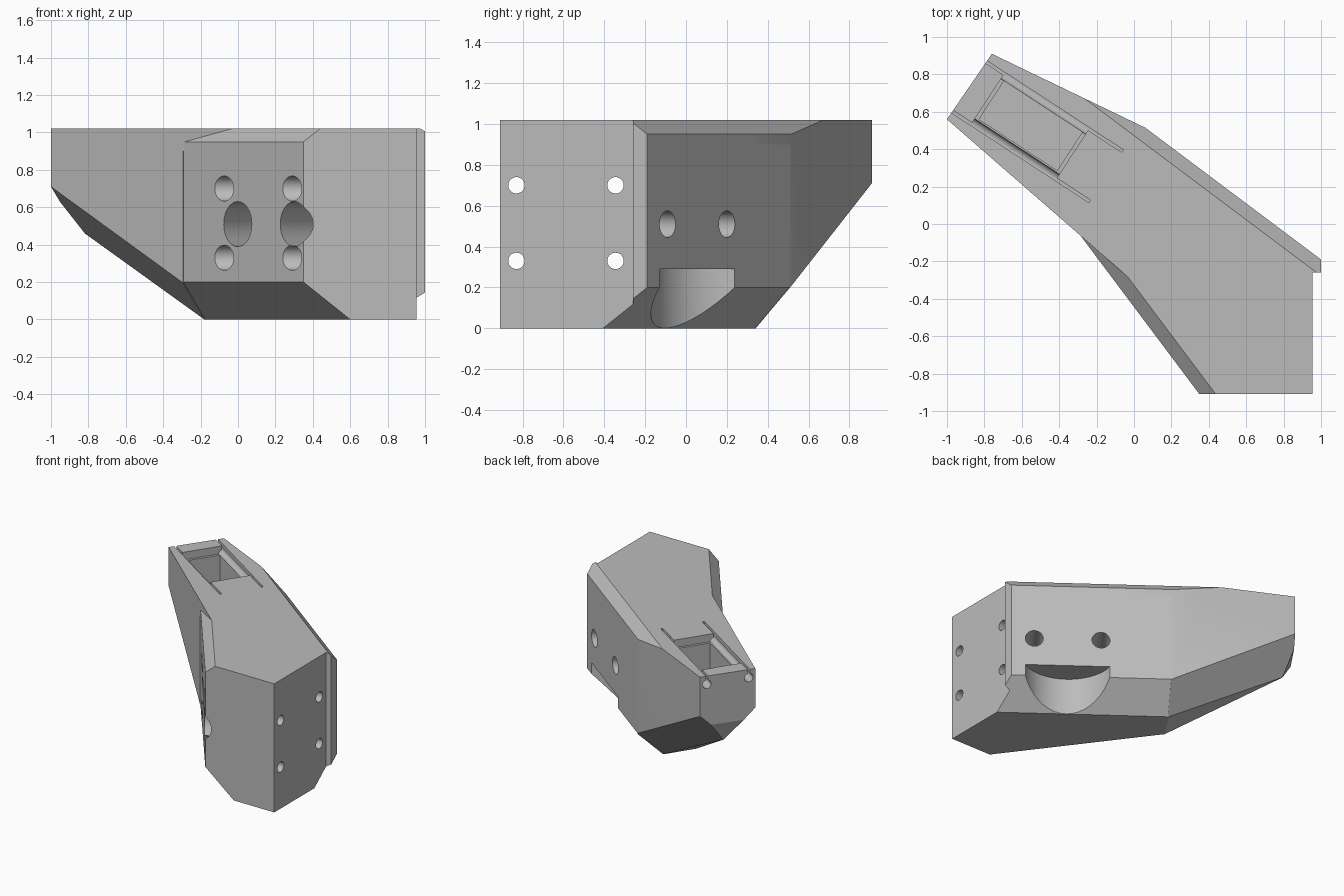
import bpy, bmesh, math
from mathutils import Vector, Matrix

if "Cube" in bpy.data.objects:
    bpy.data.objects.remove(bpy.data.objects["Cube"])

grey = bpy.data.materials.new("plain grey")
grey.use_nodes = True
colour = (0.5, 0.5, 0.5, 1)
grey.diffuse_color = colour
grey.node_tree.nodes["Principled BSDF"].inputs["Base Color"].default_value = colour

AXIS = Vector((-0.837, 0.547, 0)).normalized()    # arm direction
SIDE = Vector((-AXIS.y, AXIS.x, 0)) * -1          # across the arm
UP = Vector((0, 0, 1))
BACK = Vector((0.6, 0.8, 0))                      # normal of the rear wall
LEFT = Vector((-0.8, -0.6, 0))                    # normal of the slanted wall
TOP = 1.02


def finish(bm, name):
    bmesh.ops.recalc_face_normals(bm, faces=bm.faces)
    mesh = bpy.data.meshes.new(name)
    bm.to_mesh(mesh)
    bm.free()
    obj = bpy.data.objects.new(name, mesh)
    bpy.context.collection.objects.link(obj)
    mesh.materials.append(grey)
    return obj


def solid(name, planes):
    """Convex solid: a block trimmed by (normal, offset) planes."""
    bm = bmesh.new()
    bmesh.ops.create_cube(bm, size=6)
    for normal, offset in planes:
        n = Vector(normal)
        cut = bmesh.ops.bisect_plane(
            bm, geom=bm.verts[:] + bm.edges[:] + bm.faces[:], dist=1e-5,
            plane_co=n * (offset / n.length_squared), plane_no=n, clear_outer=True)
        edges = [e for e in cut["geom_cut"] if isinstance(e, bmesh.types.BMEdge) and e.is_boundary]
        if edges:
            bmesh.ops.edgeloop_fill(bm, edges=edges)
    return finish(bm, name)


def through(a, b, c, inside):
    """Plane through three points, facing away from an inside point."""
    a, b, c = Vector(a), Vector(b), Vector(c)
    n = (b - a).cross(c - a).normalized()
    if n.dot(Vector(inside) - a) > 0:
        n = -n
    return n, n.dot(a)


def rod(name, start, end, radius):
    start, end = Vector(start), Vector(end)
    d = end - start
    bm = bmesh.new()
    bmesh.ops.create_cone(
        bm, cap_ends=True, segments=48, radius1=radius, radius2=radius, depth=d.length,
        matrix=Matrix.Translation((start + end) / 2) @ d.to_track_quat("Z", "Y").to_matrix().to_4x4())
    return finish(bm, name)


def slab(name, s0, s1, v0, v1, z0, z1):
    """Block aligned with the arm."""
    return solid(name, [(AXIS, s1), (-AXIS, -s0), (SIDE, v1), (-SIDE, -v0), (UP, z1), (-UP, -z0)])


def combine(target, other, operation):
    mod = target.modifiers.new(operation.lower(), "BOOLEAN")
    mod.operation, mod.solver, mod.object = operation, "EXACT", other
    bpy.ops.object.select_all(action="DESELECT")
    bpy.context.view_layer.objects.active = target
    target.select_set(True)
    bpy.ops.object.modifier_apply(modifier=mod.name)
    bpy.data.objects.remove(other)


# Shared limits
levels = [(UP, TOP), (-UP, 0)]
rear = [(BACK, 0.448), (BACK + UP, 1.398), (BACK - UP, 0.248)]
left_offset = LEFT.dot(Vector((0.35, -0.91, 0)))
slant = [(LEFT, left_offset), (LEFT + UP, left_offset + 0.95), (LEFT - UP, left_offset - 0.2)]

# Wing that carries the mounting face
body = solid("bracket_body", levels + rear + slant + [
    ((1, 0, 0), 0.955), ((0, -1, 0), 0.91), (AXIS, 0.222)])

# Lip beside the mounting face
lip = solid("lip", levels + rear + [((1, 0, 0), 1), ((-1, 0, 0), -0.8), ((0, -1, 0), 0.26)])
combine(body, lip, "UNION")

# Tapering arm with faceted underside
inner, outer = (-0.3, -0.05, 0.2), (0.07, 0.51, 0.2)
keel_in, keel_out, tip = (-0.18, 0.126, 0), (-0.04, 0.34, 0), (-0.82, 0.695, 0.46)
centre = (-0.4, 0.4, 0.8)
walls = levels + rear[:2] + [
    ((-0.657, -0.754, 0), 0.235), ((0.434, 0.901, 0), 0.49), ((-0.825, 0.566, 0), 1.142)]
arm = solid("arm", walls + [
    through(inner, keel_in, (-1, 0.56, 0.71), centre),
    through(outer, keel_out, (-0.76, 0.91, 0.71), centre),
    through(keel_in, keel_out, tip, centre),
    through((-0.96, 0.62, 0.63), (-0.8, 0.853, 0.63), tip, centre),
    (-AXIS, -0.215)])
combine(body, arm, "UNION")

# Top of the arm running on into the wing
shoulder = solid("shoulder", walls + [(-UP, -0.9), (-AXIS, 0.13), (AXIS, 0.4)])
combine(body, shoulder, "UNION")

# Mounting holes with counterbores
for y in (-0.83, -0.345):
    for z in (0.7, 0.33):
        combine(body, rod("hole", (-1, y, z), (1.2, y, z), 0.04), "DIFFERENCE")
        combine(body, rod("counterbore", (-1, y, z), (0.72, y, z), 0.067), "DIFFERENCE")

# Diagonal bolt holes through the wing
for x, y in ((0.867, -0.09), (0.48, 0.2)):
    p = Vector((x, y, 0.51))
    combine(body, rod("bolt_hole", p + BACK * 0.3, p - BACK * 1.5, 0.065), "DIFFERENCE")
    combine(body, rod("bolt_counterbore", p - BACK * 0.35, p - BACK * 1.5, 0.12), "DIFFERENCE")

# Rounded relief under the rear wall
combine(body, rod("relief", (0.756, 0.164, -0.2), (0.756, 0.164, 0.29), 0.336), "DIFFERENCE")

# Two rail slots with round channels
for v in (-0.028, 0.293):
    combine(body, slab("slot", 0.265, 1.4, v - 0.008, v + 0.008, 0.96, 1.2), "DIFFERENCE")
    combine(body, rod("channel", AXIS * 0.265 + SIDE * v + UP * 0.955,
                      AXIS * 1.4 + SIDE * v + UP * 0.955, 0.033), "DIFFERENCE")

# Stepped pocket between the slots
combine(body, slab("ledge", 0.48, 1.02, -0.028, 0.293, 0.96, 1.2), "DIFFERENCE")
combine(body, slab("pocket", 0.5, 1.0, 0.015, 0.26, 0.72, 1.2), "DIFFERENCE")

# Shading: flat facets, smooth bores
bpy.ops.object.select_all(action="DESELECT")
body.select_set(True)
bpy.context.view_layer.objects.active = body
bpy.ops.object.shade_smooth_by_angle(angle=math.radians(12))
